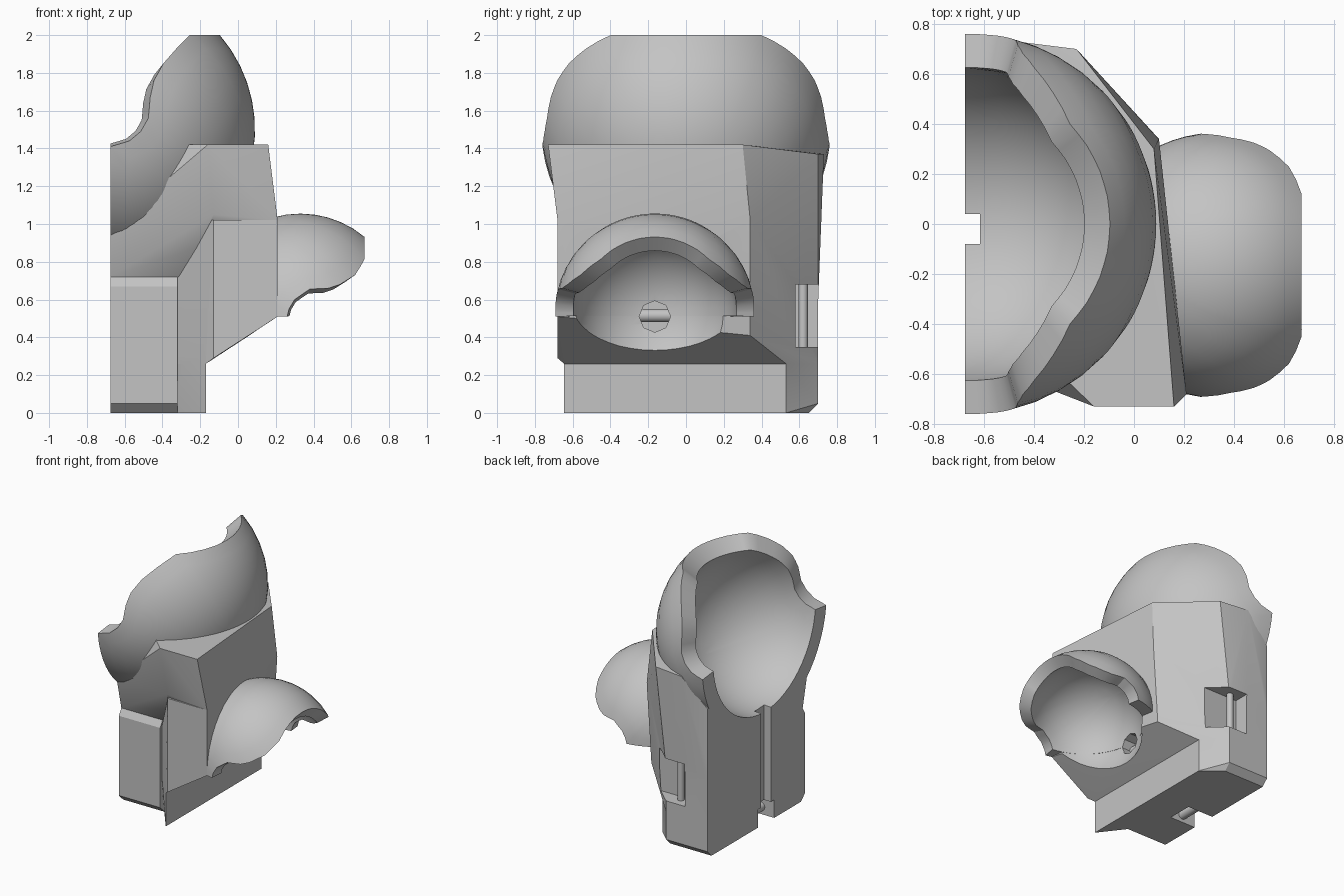
import bpy, bmesh, math
from mathutils import Vector

old = bpy.data.objects.get("Cube")
if old:
    bpy.data.objects.remove(old, do_unlink=True)

grey = bpy.data.materials.new("plain grey")
grey.use_nodes = True
grey.diffuse_color = (0.55, 0.55, 0.55, 1)
grey.node_tree.nodes["Principled BSDF"].inputs["Base Color"].default_value = (0.55, 0.55, 0.55, 1)


def finish(bm, name):
    bmesh.ops.recalc_face_normals(bm, faces=bm.faces)
    mesh = bpy.data.meshes.new(name)
    bm.to_mesh(mesh)
    bm.free()
    mesh.materials.append(grey)
    ob = bpy.data.objects.new(name, mesh)
    bpy.context.collection.objects.link(ob)
    return ob


def hull(name, pts):
    bm = bmesh.new()
    for p in pts:
        bm.verts.new(p)
    res = bmesh.ops.convex_hull(bm, input=bm.verts)
    loose = [v for v in bm.verts if not v.link_faces]
    bmesh.ops.delete(bm, geom=loose, context='VERTS')
    bmesh.ops.dissolve_limit(bm, angle_limit=0.01, verts=bm.verts, edges=bm.edges)
    return finish(bm, name)


def block(name, lo, hi):
    return hull(name, [(x, y, z) for x in (lo[0], hi[0]) for y in (lo[1], hi[1]) for z in (lo[2], hi[2])])


def ball(name, centre, r):
    bm = bmesh.new()
    bmesh.ops.create_uvsphere(bm, u_segments=40, v_segments=24, radius=r)
    bmesh.ops.translate(bm, verts=bm.verts, vec=centre)
    return finish(bm, name)


def rod(name, centre, r, length, axis, sides=16):
    bm = bmesh.new()
    bmesh.ops.create_cone(bm, cap_ends=True, segments=sides, radius1=r, radius2=r, depth=length)
    turn = Vector((0, 0, 1)).rotation_difference(Vector(axis))
    for v in bm.verts:
        v.co = turn @ v.co + Vector(centre)
    return finish(bm, name)


def combine(target, tool, operation, keep=False):
    mod = target.modifiers.new("join", 'BOOLEAN')
    mod.operation, mod.solver, mod.object = operation, 'EXACT', tool
    bpy.context.view_layer.objects.active = target
    bpy.ops.object.modifier_apply(modifier=mod.name)
    if not keep:
        bpy.data.objects.remove(tool, do_unlink=True)


def smooth(ob):
    bpy.ops.object.select_all(action='DESELECT')
    ob.select_set(True)
    bpy.context.view_layer.objects.active = ob
    bpy.ops.object.shade_smooth_by_angle(angle=math.radians(28))


def cup(name, centre, r_out, r_in, half_rim, pole, rings=10):
    """Thick spherical patch: the rim is mirrored in y and swept to the pole."""
    dirs = []
    for a, b in zip(half_rim, half_rim[1:]):
        dirs += [a, a.lerp(b, 0.5)]
    dirs.append(half_rim[-1])
    dirs = [d.normalized() for d in dirs]
    loop = dirs + [Vector((d.x, -d.y, d.z)) for d in dirs[-2:0:-1]]
    pole, c = Vector(pole).normalized(), Vector(centre)
    bm = bmesh.new()
    n, edges = len(loop), []
    for r in (r_out, r_in):
        tip = bm.verts.new(c + pole * r)
        prev = None
        for k in range(1, rings + 1):
            ring = [bm.verts.new(c + pole.slerp(d, k / rings) * r) for d in loop]
            for i in range(n):
                j = (i + 1) % n
                if prev:
                    bm.faces.new((prev[i], prev[j], ring[j], ring[i]))
                else:
                    bm.faces.new((tip, ring[j], ring[i]))
            prev = ring
        edges.append(prev)
    for i in range(n):
        j = (i + 1) % n
        bm.faces.new((edges[0][i], edges[0][j], edges[1][j], edges[1][i]))
    return finish(bm, name)


def on_ball(r, x, z):
    return Vector((x, math.sqrt(max(r * r - x * x - z * z, 0)), z))


# Large cup, open towards the back plane and upward
BIG, R = (-0.675, 0, 1.5), 0.765
x_top = math.sqrt(R * R - 0.25)
rim = [on_ball(R, x_top * math.cos(a * 0.19), 0.5) for a in range(5)]
rim += [on_ball(R, x, z) for x, z in
        ((0.35, 0.43), (0.28, 0.35), (0.23, 0.26), (0.21, 0.17), (0.2, 0.06), (0.16, -0.01), (0.1, -0.06), (0, -0.09))]
rim += [Vector((0, R * math.cos(t), -R * math.sin(t))) for t in [0.12 + (math.pi / 2 - 0.12) * k / 7 for k in range(1, 8)]]
big_cup = cup("large_cup", BIG, R, 0.63, rim, (0.8, 0, -0.5))

# Small cup, open outward and downward
SMALL, S = (0.33, -0.165, 0.525), 0.53
s_top = math.sqrt(S * S - 0.34 ** 2)
rim = [on_ball(S, 0.34, s_top * math.cos(a * 0.195)) for a in range(5)]
rim += [on_ball(S, x, z) for x, z in
        ((0.29, 0.205), (0.21, 0.155), (0.15, 0.135), (0.05, 0.13), (-0.03, 0.075), (-0.06, 0.025), (-0.07, -0.015))]
rim += [on_ball(S, -S * math.sin(t), -0.015) for t in [0.13 + (math.pi / 2 - 0.13) * k / 7 for k in range(1, 8)]]
small_cup = cup("small_cup", SMALL, S, 0.435, rim, (-0.5, 0, 0.6))

# Bracket body: base box with chamfers
L = -0.675
body = hull("bracket_body", [(x, y, z) for x in (L, -0.32) for y, z in
            ((-0.45, 0), (0.65, 0), (-0.5, 0.05), (0.7, 0.05), (-0.5, 0.67), (-0.47, 0.72), (0.7, 0.72))])
# Flared foot beside the box
foot = hull("foot", [(-0.17, -0.645, 0), (-0.17, 0.53, 0), (-0.17, -0.645, 0.3), (-0.17, 0.53, 0.3),
                     (-0.32, -0.45, 0), (-0.32, 0.65, 0), (-0.32, -0.48, 0.3), (-0.32, 0.7, 0.05),
                     (-0.32, 0.7, 0.3), (-0.5, 0, 0), (-0.5, 0, 0.3)])
# Arm that carries the small cup
arm = hull("arm", [(-0.17, -0.645, 0.26), (-0.17, 0.53, 0.26), (0.21, -0.68, 0.51), (0.06, 0.34, 0.41),
                   (0.21, -0.68, 1.02), (0.1, 0.34, 1.02), (-0.13, -0.68, 0.29), (-0.13, -0.68, 1.02),
                   (-0.32, -0.48, 0.26), (-0.32, -0.48, 0.67), (-0.32, 0.7, 0.26), (-0.32, 0.7, 1.02),
                   (-0.5, 0, 0.26), (-0.5, 0, 1.02)])
# Upper block under the large cup
upper = hull("upper", [(L, -0.47, 0.72), (-0.32, -0.47, 0.72), (L, -0.53, 0.98), (-0.13, -0.68, 1.05),
                       (-0.16, -0.73, 1.42), (0.16, -0.73, 1.42), (0.08, 0.3, 1.42), (0.21, -0.68, 1.02),
                       (0.1, 0.34, 1.02), (-0.23, 0.7, 1.37), (-0.47, 0.73, 1.37), (L, 0.7, 1.16),
                       (L, 0.7, 0.6), (-0.32, 0.7, 0.6), (L, 0, 0.5), (-0.3, 0, 0.5), (-0.4, -0.5, 1.42)])
for part in (foot, arm, upper):
    combine(body, part, 'UNION')

# Sockets, pin pocket, foot notch
combine(body, ball("big_socket", BIG, 0.7), 'DIFFERENCE')
combine(body, ball("small_socket", SMALL, 0.438), 'DIFFERENCE')
combine(body, block("pocket", (-0.48, 0.58, 0.35), (-0.1, 0.9, 0.68)), 'DIFFERENCE')
combine(body, block("notch", (-0.9, -0.12, -0.1), (-0.45, 0.08, 0.14)), 'DIFFERENCE')
# Slot and round hole pass through both the body and a cup
slot = block("slot", (-0.9, -0.08, -0.1), (-0.615, 0.04, 1.05))
hole = rod("hole", (-0.12, -0.165, 0.51), 0.083, 0.3, (1, 0, 0), 8)
for cutter, shell in ((slot, big_cup), (hole, small_cup)):
    combine(body, cutter, 'DIFFERENCE', keep=True)
    combine(shell, cutter, 'DIFFERENCE')

# Pins
rod("back_pin", (-0.39, 0.62, 0.515), 0.025, 0.36, (0, 0, 1))
rod("foot_pin", (-0.56, -0.02, 0.06), 0.035, 0.22, (0, 1, 0))
rod("socket_pin", (-0.2, -0.165, 0.515), 0.035, 0.2, (0, 1, 0))
for ob in [o for o in bpy.context.collection.objects if o.type == 'MESH' and grey.name in o.data.materials]:
    smooth(ob)
